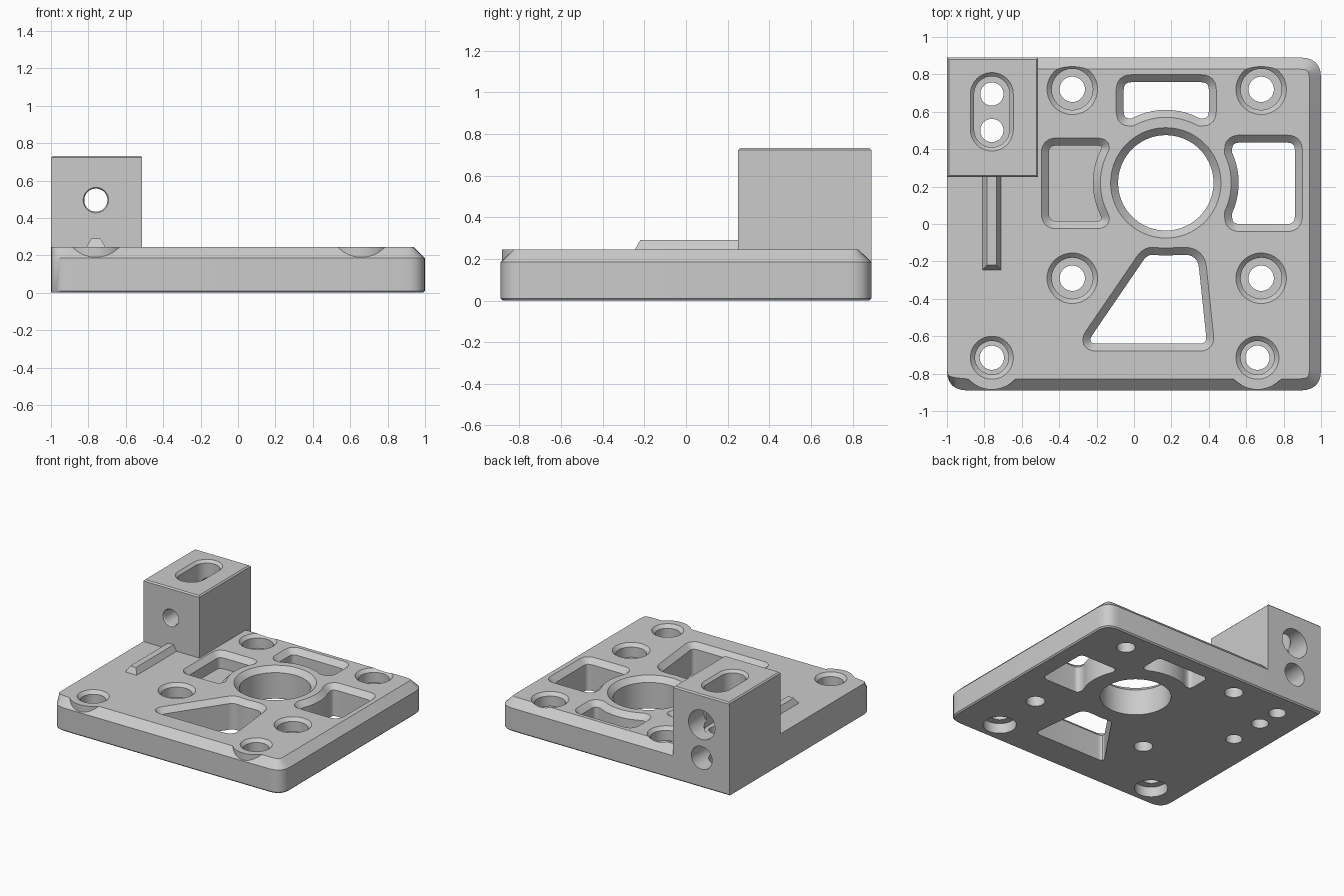
import bpy, bmesh
from math import sin, cos, pi, atan2, radians
from mathutils import Vector, Matrix

cube = bpy.data.objects.get("Cube")
if cube:
    bpy.data.objects.remove(cube)

grey = bpy.data.materials.new("light grey")
grey.use_nodes = True
colour = (0.6, 0.6, 0.6, 1)
grey.diffuse_color = colour
grey.node_tree.nodes["Principled BSDF"].inputs["Base Color"].default_value = colour

TOP = 0.245
CENTRE = Vector((0.17, 0.22))


def circle(x, y, r, n=48):
    return [Vector((x + r * cos(2 * pi * i / n), y + r * sin(2 * pi * i / n))) for i in range(n)]


def rect(x0, x1, y0, y1):
    return [Vector(p) for p in ((x0, y0), (x1, y0), (x1, y1), (x0, y1))]


def rounded(corners, steps=6):
    """Round each (x, y, r) corner with a short curve."""
    out = []
    for i, (x, y, r) in enumerate(corners):
        p = Vector((x, y))
        if r == 0:
            out.append(p)
            continue
        ends = []
        for q in (corners[i - 1], corners[(i + 1) % len(corners)]):
            d = Vector(q[:2]) - p
            ends.append(p + d.normalized() * min(r, 0.6 * d.length))
        a, b = ends
        for k in range(steps + 1):
            t = k / steps
            out.append(a * (1 - t) ** 2 + p * 2 * t * (1 - t) + b * t * t)
    return out


def arc(start, end, n=10):
    """Clockwise arc around the main bore between two points."""
    a, b = Vector(start) - CENTRE, Vector(end) - CENTRE
    a0, a1 = atan2(a.y, a.x), atan2(b.y, b.x)
    if a1 > a0:
        a1 -= 2 * pi
    r = a.length
    return [(CENTRE.x + r * cos(a0 + (a1 - a0) * i / n),
             CENTRE.y + r * sin(a0 + (a1 - a0) * i / n), 0) for i in range(n + 1)]


def offset(points, d, keep_left):
    out = []
    for i, p in enumerate(points):
        e1 = (p - points[i - 1]).normalized()
        e2 = (points[(i + 1) % len(points)] - p).normalized()
        n1, n2 = Vector((e1.y, -e1.x)), Vector((e2.y, -e2.x))
        v = (n1 + n2) / (1 + n1.dot(n2)) * d
        if keep_left and n1.x + n2.x < -0.01:
            v.x = 0
        out.append(p + v)
    return out


def loft(name, points, levels, keep_left=False, along_y=False):
    """Stack offset copies of a counterclockwise outline at (height, offset) levels."""
    bm = bmesh.new()
    rings = [[bm.verts.new((p.x, p.y, z)) for p in offset(points, d, keep_left)] for z, d in levels]
    n = len(points)
    for low, high in zip(rings, rings[1:]):
        for i in range(n):
            j = (i + 1) % n
            bm.faces.new((low[i], low[j], high[j], high[i]))
    bm.faces.new(rings[0][::-1])
    bm.faces.new(rings[-1])
    if along_y:
        bm.transform(Matrix.Rotation(radians(90), 4, "X"))
    mesh = bpy.data.meshes.new(name)
    bm.to_mesh(mesh)
    bm.free()
    mesh.materials.append(grey)
    ob = bpy.data.objects.new(name, mesh)
    bpy.context.collection.objects.link(ob)
    return ob


# Base plate: chamfered on three sides, square at the block corner
plate = loft("mounting_plate",
             rounded([(-1, -0.89, 0.11), (1, -0.89, 0.11), (1, 0.89, 0.11), (-1, 0.89, 0)]),
             [(0, -0.01), (0.01, 0), (0.185, 0), (TOP, -0.062)], keep_left=True)
bpy.context.view_layer.objects.active = plate
plate.select_set(True)


def combine(tool, operation):
    tool.hide_render = True
    mod = plate.modifiers.new(tool.name, "BOOLEAN")
    mod.object, mod.operation, mod.solver = tool, operation, "EXACT"
    bpy.ops.object.modifier_apply(modifier=mod.name)
    bpy.data.objects.remove(tool)


def add(*args, **kw):
    combine(loft(*args, **kw), "UNION")


def cut(*args, **kw):
    combine(loft(*args, **kw), "DIFFERENCE")


# Raised parts
add("clamp_block", rect(-1, -0.512, 0.25, 0.89), [(0.05, 0), (0.722, 0), (0.732, -0.01)])
add("channel_ridge", rect(-0.81, -0.71, -0.245, 0.3), [(0.2, 0), (TOP, 0), (0.29, -0.025)])
FRONT = [(-0.76, -0.715), (0.66, -0.715)]
for x, y in FRONT:
    add("corner_boss", circle(x, y, 0.17), [(0.1, 0), (TOP, 0)])

# Main bore
rim = [(0.205, 0), (TOP, 0.04), (TOP + 0.005, 0.045)]
through = [(-0.1, 0)] + rim
cut("main_bore", circle(CENTRE.x, CENTRE.y, 0.255, 72), through)

# Lightening windows and the blind pocket, each curved around the bore
f = 0.04
back_window = ([(-0.055, 0.565, f)] + arc((-0.012, 0.565), (0.352, 0.565))
               + [(0.4, 0.565, f), (0.4, 0.758, f), (-0.055, 0.758, f)])
side_window = ([(0.86, 0.435, f), (0.525, 0.435, f)] + arc((0.525, 0.381), (0.525, 0.059))
               + [(0.525, 0, f), (0.86, 0, f)])
pocket = ([(-0.455, 0.42, f), (-0.455, 0.015, f), (-0.165, 0.015, f)]
          + arc((-0.181, 0.05), (-0.181, 0.39)) + [(-0.165, 0.42, f)])
front_window = ([(-0.255, -0.64, 0.06), (0.39, -0.64, f), (0.34, -0.165, 0.07)]
                + arc((0.226, -0.165), (0.114, -0.165)) + [(0.07, -0.165, f)])
for name, shape in (("back_window", back_window), ("side_window", side_window),
                    ("front_window", front_window)):
    cut(name, rounded(shape), through)
cut("blind_pocket", rounded(pocket), [(0.12, 0)] + rim)

# Counterbored screw holes
for x in (-0.33, 0.68):
    for y in (0.72, -0.29):
        cut("screw_hole", circle(x, y, 0.135),
            [(-0.1, -0.067), (0.14, -0.067), (0.14, -0.025), (0.22, -0.025), (TOP, 0), (0.265, 0.02)])
for x, y in FRONT:
    cut("corner_hole", circle(x, y, 0.115),
        [(-0.1, 0.005), (0.08, 0.005), (0.08, -0.05), (0.15, -0.05), (0.15, -0.025),
         (0.22, -0.025), (TOP, 0), (0.265, 0.02)])

# Block: top slot, vertical holes, lengthwise holes
X = -0.76
half = [Vector((0.115 * cos(pi * i / 16), 0.095 + 0.115 * sin(pi * i / 16))) for i in range(17)]
middle = Vector((X, 0.6))
slot = [middle + p for p in half] + [middle - p for p in half]
cut("top_slot", slot, [(0.38, -0.02), (0.712, -0.02), (0.732, 0), (0.752, 0.02)])
for y in (0.695, 0.5):
    cut("vertical_hole", circle(X, y, 0.062), [(-0.1, 0), (0.5, 0)])
cut("underside_hole", circle(X, 0.21, 0.06), [(-0.1, 0), (0.12, 0)])
cut("clamp_bolt_hole", circle(X, 0.495, 0.062),
    [(-1, 0.053), (-0.7, 0.053), (-0.7, 0), (-0.26, 0), (-0.24, 0.012)], along_y=True)
cut("channel_hole", circle(X, 0.235, 0.09), [(-1, 0), (-0.4, 0)], along_y=True)

bpy.ops.object.shade_smooth_by_angle(angle=radians(30))
